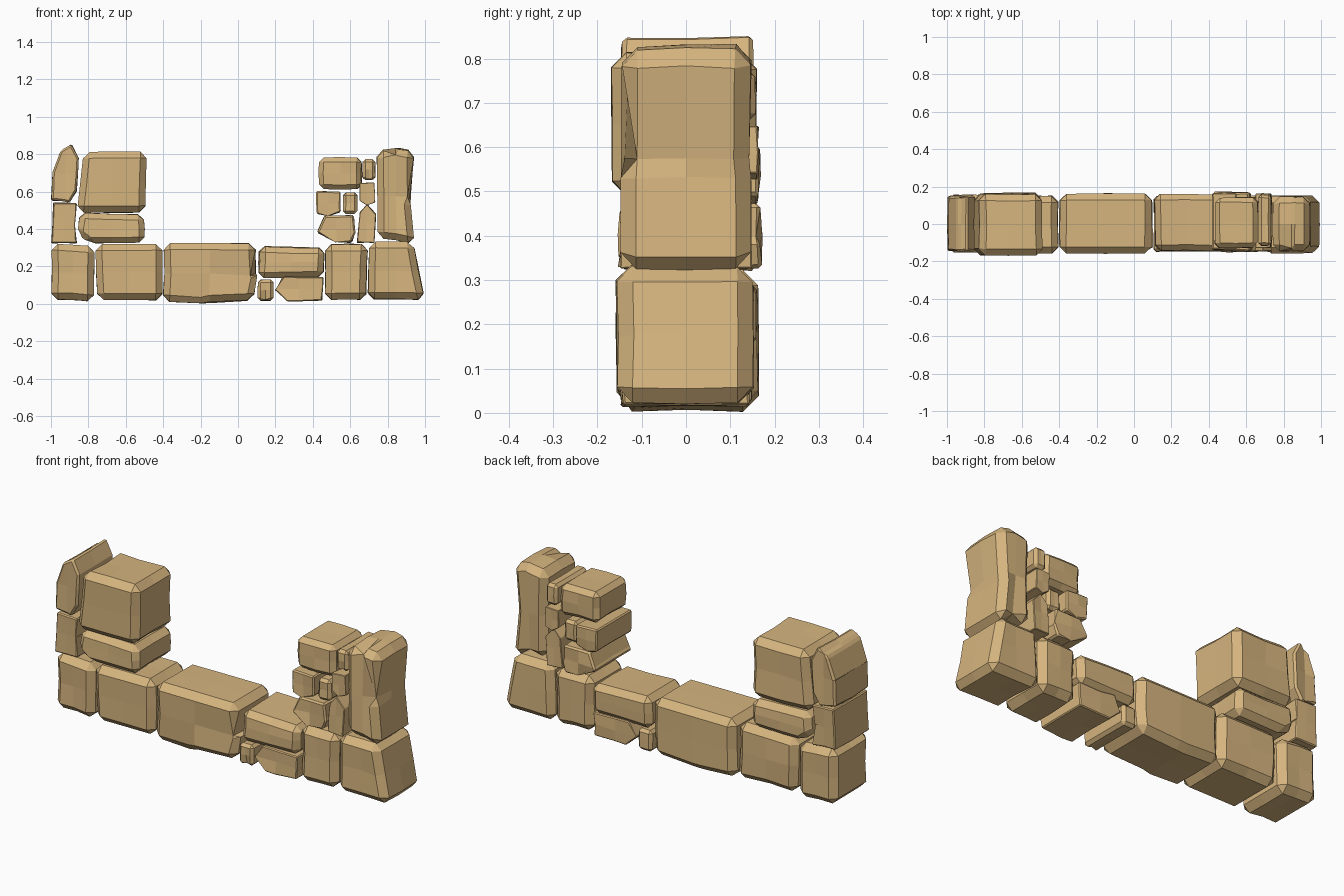
import bpy, bmesh, random
from mathutils import Vector

if "Cube" in bpy.data.objects:
    bpy.data.objects.remove(bpy.data.objects["Cube"])

random.seed(4)
stone_mat = bpy.data.materials.new("sandstone")
stone_mat.diffuse_color = (0.67, 0.46, 0.21, 1)
stone_mat.use_nodes = True
stone_mat.node_tree.nodes["Principled BSDF"].inputs["Base Color"].default_value = stone_mat.diffuse_color


def stone(name, outline, y0=-0.155, y1=0.155, chamfer=0.035, rough=0.006):
    """Chamfered rough block: front outline (x, z) extruded from y0 to y1."""
    bm = bmesh.new()
    face = bm.faces.new([bm.verts.new((x, y0, z)) for x, z in outline])
    ext = bmesh.ops.extrude_face_region(bm, geom=[face], use_keep_orig=True)
    moved = [v for v in ext["geom"] if isinstance(v, bmesh.types.BMVert)]
    bmesh.ops.translate(bm, verts=moved, vec=(0, y1 - y0, 0))
    bmesh.ops.recalc_face_normals(bm, faces=bm.faces)
    sharp = {e for e in bm.edges if e.calc_face_angle(0) > 0.6}
    # Middle cuts give each side a slight, hand-hewn bend
    xs, zs = [p[0] for p in outline], [p[1] for p in outline]
    mid = Vector(((min(xs) + max(xs)) / 2, (y0 + y1) / 2, (min(zs) + max(zs)) / 2))
    for axis in ((1, 0, 0), (0, 1, 0), (0, 0, 1)):
        bmesh.ops.bisect_plane(bm, geom=bm.verts[:] + bm.edges[:] + bm.faces[:],
                               plane_co=mid, plane_no=axis, dist=0.0005)
    bm.normal_update()
    edges = [e for e in bm.edges if e.calc_face_angle(0) > 0.6]
    for v in bm.verts:
        inward = (mid - v.co).normalized()
        v.co += inward * random.uniform(0, 2 * rough)
    bmesh.ops.bevel(bm, geom=edges, offset=chamfer, segments=1, profile=0.5,
                    affect='EDGES', clamp_overlap=True)
    bmesh.ops.recalc_face_normals(bm, faces=bm.faces)
    mesh = bpy.data.meshes.new(name)
    bm.to_mesh(mesh)
    bm.free()
    mesh.materials.append(stone_mat)
    obj = bpy.data.objects.new(name, mesh)
    bpy.context.collection.objects.link(obj)


def box(x0, x1, z0, z1):
    return [(x0, z0), (x1, z0), (x1, z1), (x0, z1)]


# Bottom course
stone("base_left_end", [(-1, .02), (-.77, .01), (-.765, .31), (-1, .325)], -.155, .16)
stone("base_left", [(-.755, .015), (-.4, .015), (-.4, .325), (-.765, .32)], -.16, .155)
stone("base_middle", [(-.405, .01), (-.2, 0), (.09, .015), (.105, .15), (.095, .325), (-.4, .325)], -.16, .165)
stone("base_cap", [(.105, .135), (.46, .14), (.465, .3), (.11, .31)], -.15, .16, .03)
stone("base_pebble", box(.105, .19, .015, .13), -.15, .15, .015, .003)
stone("base_wedge", [(.19, .075), (.26, .01), (.455, .015), (.46, .145), (.24, .15)], -.15, .15, .025)
stone("base_right", [(.465, .02), (.69, .015), (.695, .32), (.46, .325)], -.155, .155)
stone("base_right_end", [(.69, .02), (1, .02), (.94, .335), (.7, .335)], -.16, .155)

# Left pier
stone("left_pier_lower_end", [(-1, .32), (-.86, .32), (-.87, .43), (-.86, .54), (-.99, .545)], -.15, .155, .03)
stone("left_pier_slab", [(-.86, .37), (-.8, .32), (-.495, .325), (-.5, .48), (-.85, .49)], -.155, .17, .03)
stone("left_pier_block", [(-.865, .485), (-.49, .485), (-.485, .815), (-.83, .815)], -.17, .165, .035)
stone("left_pier_point", [(-1, .55), (-.9, .535), (-.86, .6), (-.85, .78), (-.89, .86),
                          (-.95, .82), (-.995, .7)], -.15, .155, .03)

# Right pier: tall stone and small rubble
stone("right_pier_tall", [(.745, .35), (.945, .315), (.925, .53), (.945, .82), (.86, .835), (.74, .82)], -.15, .15)
stone("rubble_top", box(.43, .665, .61, .785), -.13, .145, .025)
stone("rubble_top_small", box(.665, .735, .66, .775), -.12, .16, .015, .003)
stone("rubble_mid_left", [(.42, .48), (.48, .465), (.55, .49), (.55, .6), (.415, .605)], -.14, .17, .02, .004)
stone("rubble_mid", box(.56, .64, .48, .595), -.13, .14, .015, .003)
stone("rubble_mid_right", [(.65, .55), (.69, .525), (.735, .54), (.73, .65), (.65, .645)], -.13, .165, .015, .003)
stone("rubble_low_left", [(.42, .38), (.52, .325), (.61, .325), (.63, .38), (.62, .475), (.46, .475)], -.15, .175, .025)
stone("rubble_low_right", [(.635, .325), (.73, .325), (.74, .48), (.69, .535), (.65, .49)], -.15, .15, .02, .004)
